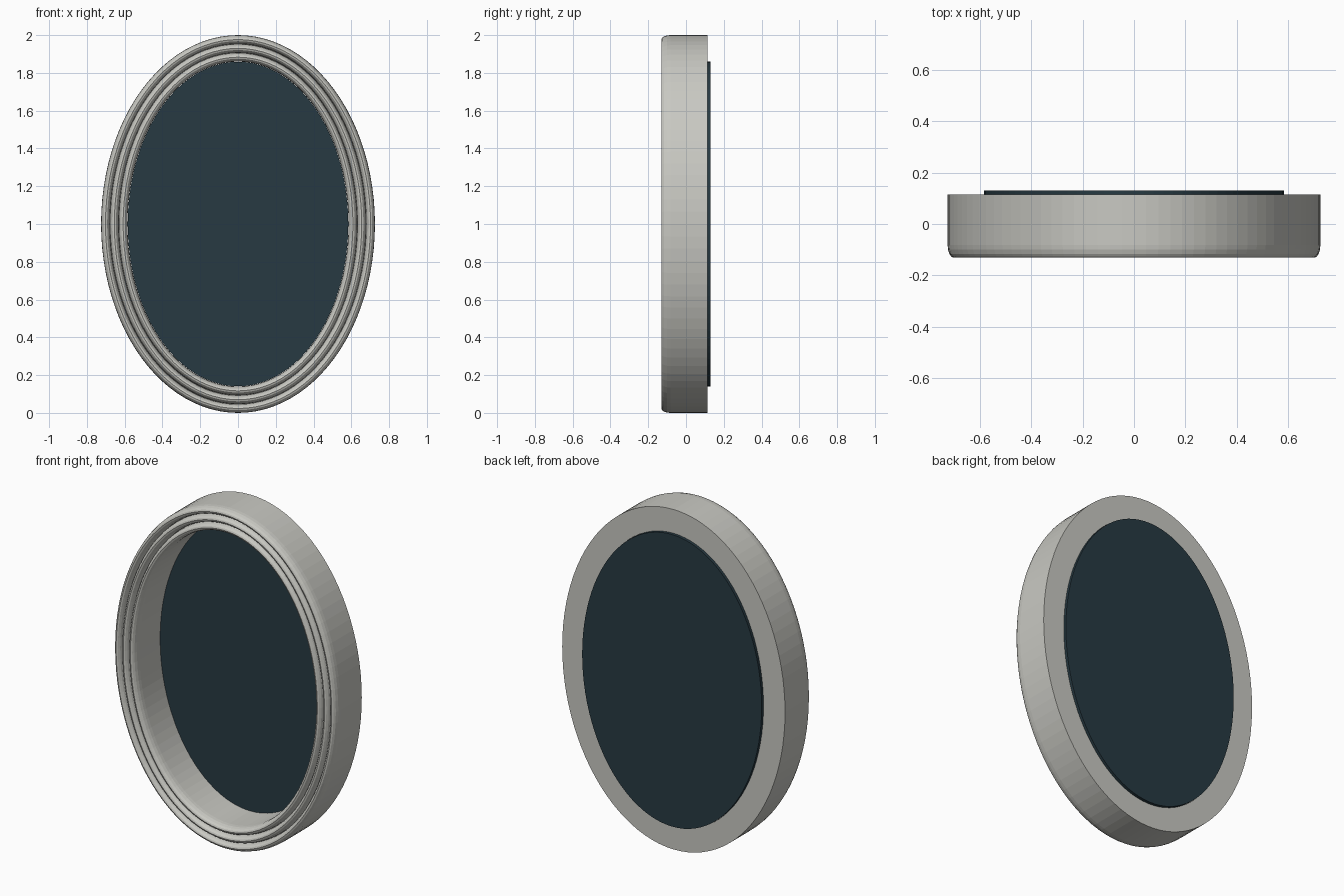
import bpy, bmesh
from math import sin, cos, pi

if "Cube" in bpy.data.objects:
    bpy.data.objects.remove(bpy.data.objects["Cube"])

SEG = 96            # sides around the oval
A, B = 0.725, 1.0   # outer half width / half height
WIDTH = 0.14        # frame moulding width
FRONT, GROOVE, BACK = -0.131, -0.081, 0.115


def material(name, color):
    m = bpy.data.materials.new(name)
    m.diffuse_color = (*color, 1)
    m.use_nodes = True
    m.node_tree.nodes["Principled BSDF"].inputs["Base Color"].default_value = m.diffuse_color
    return m


def finish(bm, name, mat):
    bmesh.ops.recalc_face_normals(bm, faces=bm.faces)
    me = bpy.data.meshes.new(name)
    bm.to_mesh(me)
    bm.free()
    me.materials.append(mat)
    ob = bpy.data.objects.new(name, me)
    bpy.context.collection.objects.link(ob)


def oval(bm, inset, y):
    return [bm.verts.new(((A - inset) * cos(2 * pi * i / SEG), y,
                          1 + (B - inset) * sin(2 * pi * i / SEG))) for i in range(SEG)]


def bridge(bm, r0, r1):
    for i in range(SEG):
        j = (i + 1) % SEG
        bm.faces.new((r0[i], r0[j], r1[j], r1[i]))


# Oval frame: three rounded reeds on the front, flat back
REEDS, STEPS = 3, 8
profile = [(0, BACK)]
for k in range(REEDS * STEPS + 1):
    reed, s = divmod(k, STEPS)
    t = pi * s / STEPS
    inset = WIDTH / REEDS * (reed + (1 - cos(t)) / 2)
    profile.append((inset, GROOVE + (FRONT - GROOVE) * sin(t)))
profile.append((WIDTH, BACK))

bm = bmesh.new()
rings = [oval(bm, d, y) for d, y in profile]
for k in range(len(rings)):
    bridge(bm, rings[k], rings[(k + 1) % len(rings)])
finish(bm, "oval_frame", material("frame_grey", (0.58, 0.58, 0.54)))

# Mirror panel set into the back of the frame
bm = bmesh.new()
front, back = oval(bm, WIDTH + 0.001, 0.11), oval(bm, WIDTH + 0.001, 0.131)
bridge(bm, front, back)
bm.faces.new(front)
bm.faces.new(back)
finish(bm, "mirror_panel", material("dark_glass", (0.02, 0.042, 0.055)))
